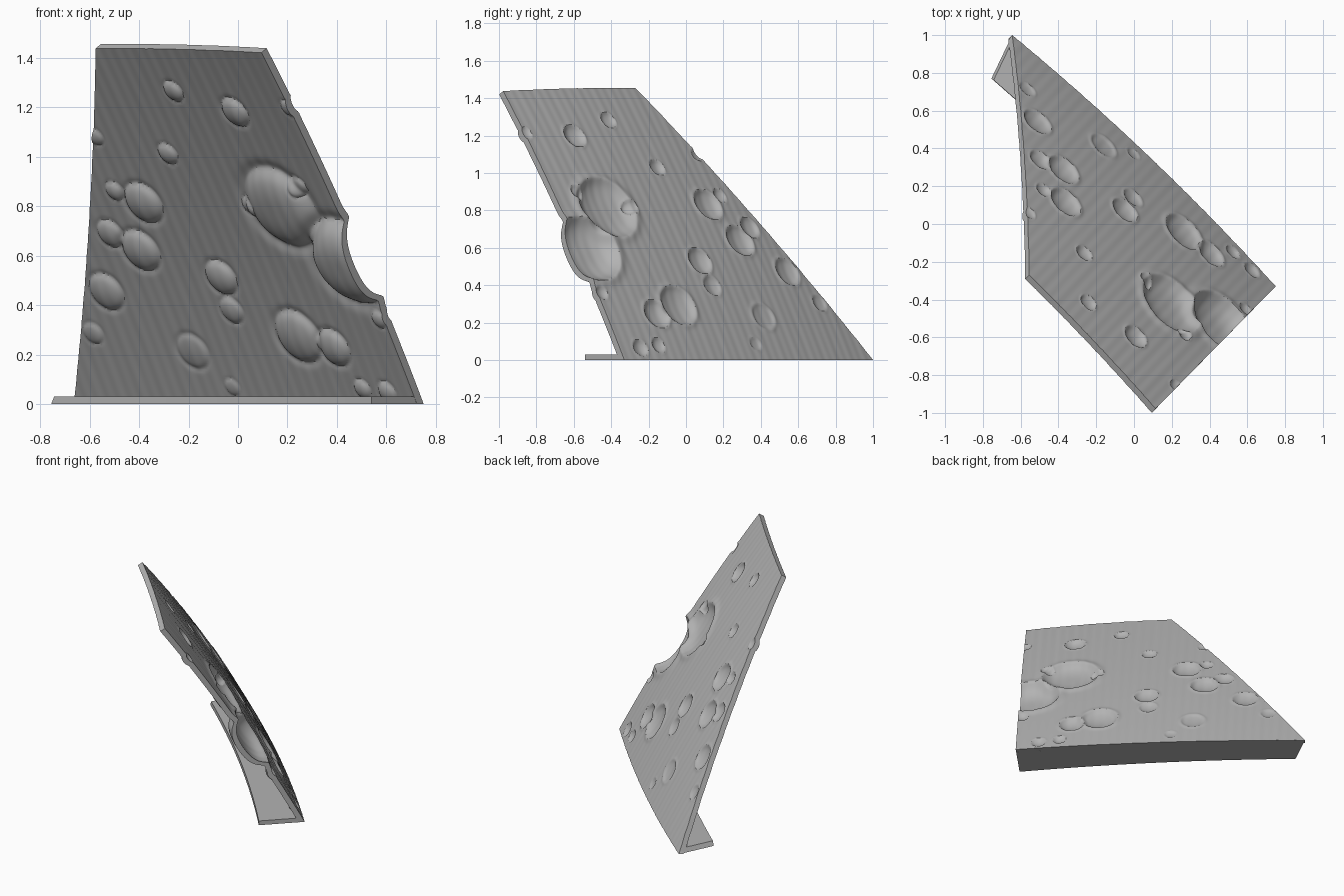
import bpy
import bmesh
import math
from mathutils import Vector

cube = bpy.data.objects.get("Cube")
if cube:
    bpy.data.objects.remove(cube, do_unlink=True)

# One plain grey for the whole piece
grey = bpy.data.materials.new("stone grey")
grey.use_nodes = True
grey.diffuse_color = (0.45, 0.45, 0.45, 1)
grey.node_tree.nodes["Principled BSDF"].inputs["Base Color"].default_value = (0.45, 0.45, 0.45, 1)

# Outer corners of the leaning panel
low_right, low_left = Vector((0.75, -0.33, 0)), Vector((-0.645, 1.0, 0))
top_left, top_right = Vector((-0.555, -0.27, 1.455)), Vector((0.115, -0.978, 1.438))
normal = Vector((0.585, 0.613, 0.53)).normalized()
level = Vector((0.69, 0.72, 0)).normalized()
along = (low_left - low_right).normalized()
THICK = 0.035
COLS, ROWS = 220, 180

# Craters: x, z, radius, depth as a share of the radius
craters = [
    (0.18, 0.80, 0.19, 0.24), (0.46, 0.59, 0.20, 0.36),
    (0.05, 0.80, 0.045, 0.4), (0.255, 0.89, 0.045, 0.4),
    (-0.255, 1.27, 0.05, 0.35), (0.0, 1.19, 0.07, 0.35),
    (-0.285, 1.01, 0.05, 0.35), (-0.50, 0.86, 0.045, 0.35),
    (-0.385, 0.81, 0.095, 0.3), (-0.515, 0.69, 0.065, 0.3),
    (-0.395, 0.62, 0.095, 0.3), (-0.525, 0.46, 0.085, 0.25),
    (-0.57, 0.30, 0.05, 0.2), (-0.07, 0.51, 0.08, 0.32),
    (-0.025, 0.38, 0.06, 0.25), (-0.175, 0.22, 0.08, 0.12),
    (0.25, 0.28, 0.12, 0.25), (0.40, 0.24, 0.085, 0.32),
    (0.525, 0.08, 0.045, 0.35), (0.63, 0.07, 0.05, 0.35),
    (-0.01, 0.08, 0.04, 0.2), (0.23, 1.22, 0.04, 0.3),
    (0.59, 0.36, 0.04, 0.3), (-0.575, 1.08, 0.04, 0.3),
]


def on_panel(x, z):
    """Point of the panel's mid plane at a given x and z."""
    return Vector((x, (0.26 - 0.585 * x - 0.53 * z) / 0.613, z))


pits = [(on_panel(x, z), r, d) for x, z, r, d in craters]


def relief(p):
    """Height of craters, rims and fine ribs at a point."""
    h = 0.0006 * math.sin(p.dot(along) * 105) + 0.0004 * math.sin(p.dot(along) * 47)
    for centre, r, depth in pits:
        gap = p - centre
        gap -= normal * gap.dot(normal)
        t = gap.length / r
        if t < 1:
            bowl = (1 - t * t) ** 0.8 if r < 0.15 else 1 - t ** 3
            h -= r * depth * bowl
        if t < 1.5:
            h += 0.05 * r * math.exp(-((t - 1.02) / 0.16) ** 2)
    return h


def bowed(u, v):
    """Smooth outer surface: flat patch with a shallow bulge."""
    p = low_right.lerp(low_left, u).lerp(top_right.lerp(top_left, u), v)
    side = 0.035 * (1 - 0.7 * v) * 4 * u * (1 - u)
    return p + level.lerp(normal, min(1, v * 3)) * side + normal * 0.03 * 4 * v * (1 - v)


def finish(bm, name):
    bmesh.ops.recalc_face_normals(bm, faces=bm.faces[:])
    mesh = bpy.data.meshes.new(name)
    bm.to_mesh(mesh)
    bm.free()
    mesh.materials.append(grey)
    obj = bpy.data.objects.new(name, mesh)
    bpy.context.collection.objects.link(obj)
    bpy.ops.object.select_all(action='DESELECT')
    obj.select_set(True)
    bpy.context.view_layer.objects.active = obj
    bpy.ops.object.shade_smooth_by_angle(angle=math.radians(35))
    return obj


# Cratered panel: outer and inner skins joined round the border
bm = bmesh.new()
outer, inner = [], []
for j in range(ROWS + 1):
    row_out, row_in = [], []
    for i in range(COLS + 1):
        p = bowed(i / COLS, j / ROWS)
        p = p + normal * relief(p)
        q = p - normal * THICK
        p.z = max(0, p.z) if j else 0
        q.z = max(0, q.z) if j else 0
        row_out.append(bm.verts.new(p))
        row_in.append(bm.verts.new(q))
    outer.append(row_out)
    inner.append(row_in)
for skin in (outer, inner):
    for j in range(ROWS):
        for i in range(COLS):
            bm.faces.new((skin[j][i], skin[j][i + 1], skin[j + 1][i + 1], skin[j + 1][i]))
for j in (0, ROWS):
    for i in range(COLS):
        bm.faces.new((outer[j][i], outer[j][i + 1], inner[j][i + 1], inner[j][i]))
for i in (0, COLS):
    for j in range(ROWS):
        bm.faces.new((outer[j][i], outer[j + 1][i], inner[j + 1][i], inner[j][i]))
finish(bm, "cratered_panel")

# Curved foot strip reaching inwards from the lower edge
bm = bmesh.new()
STEPS = 40
rings = []
for i in range(STEPS + 1):
    u = i / STEPS
    edge = bowed(u, 0)
    reach = Vector((-0.21, -0.21, 0)).lerp(Vector((-0.11, -0.23, 0)), u)
    slant = Vector((0.012, -0.008, 0)) * u
    back, front = edge + reach * 0.13, edge + reach
    up = Vector((0, 0, 0.03)) + slant
    rings.append([bm.verts.new(p) for p in (back, front, front + up, back + up)])
for a, b in zip(rings, rings[1:]):
    for k in range(4):
        m = (k + 1) % 4
        bm.faces.new((a[k], a[m], b[m], b[k]))
bm.faces.new(rings[0])
bm.faces.new(rings[-1])
finish(bm, "foot_strip")
